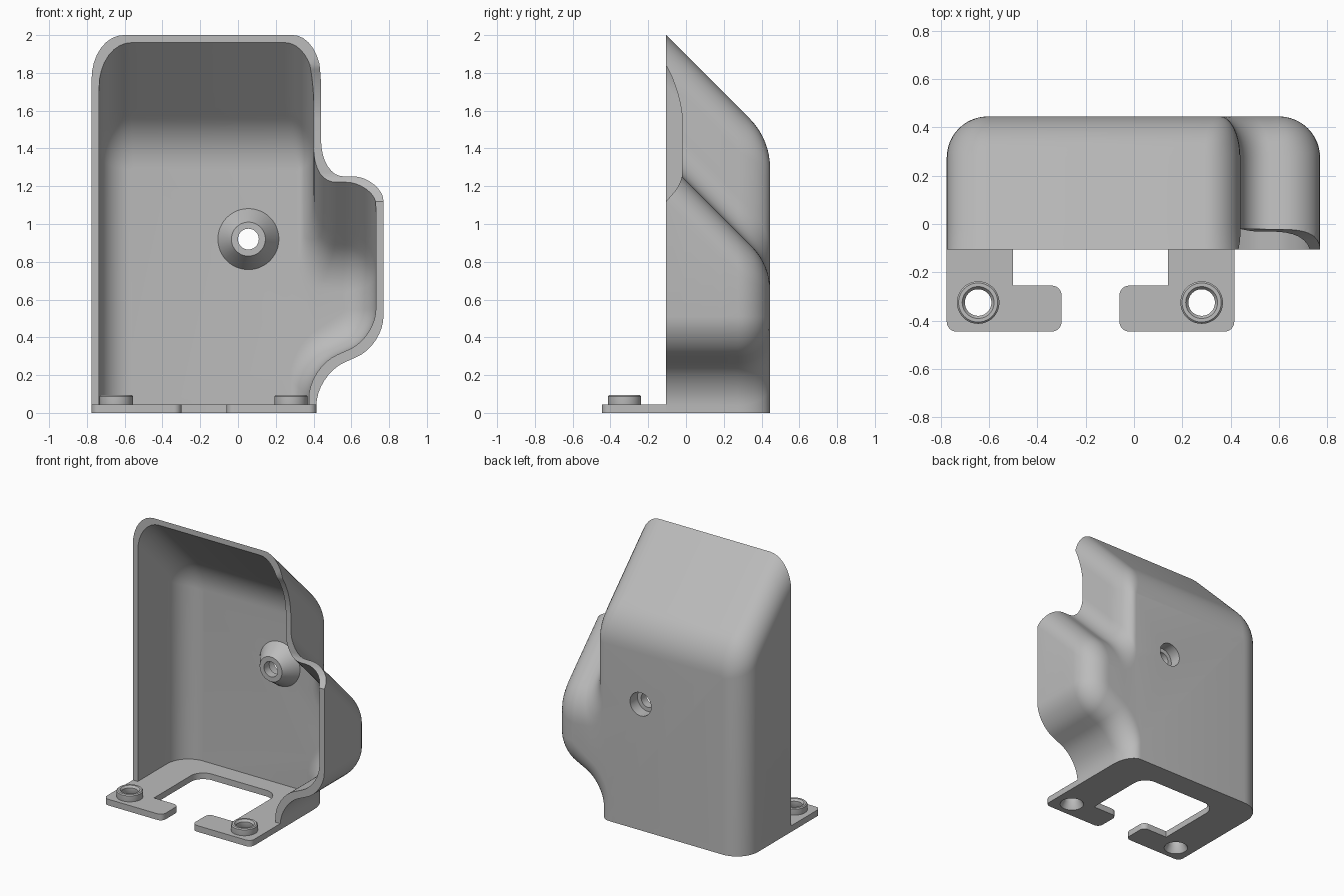
import bpy, bmesh, math
from mathutils import Vector

cube = bpy.data.objects.get("Cube")
if cube:
    bpy.data.objects.remove(cube, do_unlink=True)

grey = bpy.data.materials.new("plain grey")
grey.use_nodes = True
grey.diffuse_color = (0.5, 0.5, 0.5, 1)
grey.node_tree.nodes["Principled BSDF"].inputs["Base Color"].default_value = (0.5, 0.5, 0.5, 1)

FRONT, BACK, WALL, FILLET, FLOOR = -0.105, 0.445, 0.04, 0.17, 0.045


def finish(name, bm):
    bmesh.ops.recalc_face_normals(bm, faces=bm.faces)
    mesh = bpy.data.meshes.new(name)
    bm.to_mesh(mesh)
    bm.free()
    mesh.materials.append(grey)
    obj = bpy.data.objects.new(name, mesh)
    bpy.context.collection.objects.link(obj)
    return obj


def activate(obj):
    bpy.ops.object.select_all(action='DESELECT')
    obj.select_set(True)
    bpy.context.view_layer.objects.active = obj


def smooth(obj):
    activate(obj)
    bpy.ops.object.shade_smooth_by_angle(angle=math.radians(32))


def cut(obj, cutter):
    cutter.hide_render = True
    activate(obj)
    mod = obj.modifiers.new("cut", 'BOOLEAN')
    mod.operation, mod.solver, mod.object = 'DIFFERENCE', 'EXACT', cutter
    bpy.ops.object.modifier_apply(modifier=mod.name)
    bpy.data.objects.remove(cutter, do_unlink=True)


def rounded(corners, closed=True, steps=8):
    """Corners are (u, v, length before, length after); zero length stays sharp."""
    out, n = [], len(corners)
    for i, (u, v, a, b) in enumerate(corners):
        p = Vector((u, v))
        if a == 0 or (not closed and i in (0, n - 1)):
            out.append(p)
            continue
        before, after = Vector(corners[i - 1][:2]), Vector(corners[(i + 1) % n][:2])
        start = p + (before - p).normalized() * a
        end = p + (after - p).normalized() * b
        for k in range(steps + 1):
            t = k / steps
            w0, w1, w2 = (1 - t) ** 2, 1.414 * t * (1 - t), t * t
            out.append((start * w0 + p * w1 + end * w2) / (w0 + w1 + w2))
    return out


def prism(name, points, axis, low, high):
    """Extrude a 2D outline along x, y or z."""
    def place(p, h):
        c = [p[0], p[1]]
        c.insert(axis, h)
        return c
    bm = bmesh.new()
    a = [bm.verts.new(place(p, low)) for p in points]
    b = [bm.verts.new(place(p, high)) for p in points]
    bm.faces.new(a)
    bm.faces.new(b)
    for i in range(len(a)):
        j = (i + 1) % len(a)
        bm.faces.new((a[i], a[j], b[j], b[i]))
    return finish(name, bm)


def lathe(name, profile, centre, axis, sides=48):
    """Revolve a closed (radius, height) profile about the y or z axis."""
    bm = bmesh.new()
    rings = []
    for s in range(sides):
        ang = 2 * math.pi * s / sides
        ring = []
        for r, h in profile:
            c = [centre[0] + r * math.cos(ang), centre[1] + r * math.sin(ang)]
            c.insert(axis, h)
            ring.append(bm.verts.new(c))
        rings.append(ring)
    n = len(profile)
    for s in range(sides):
        a, b = rings[s], rings[(s + 1) % sides]
        for i in range(n):
            j = (i + 1) % n
            bm.faces.new((a[i], a[j], b[j], b[i]))
    obj = finish(name, bm)
    smooth(obj)
    return obj


def disc(centre, radius, sides=48):
    return [(centre[0] + radius * math.cos(2 * math.pi * i / sides),
             centre[1] + radius * math.sin(2 * math.pi * i / sides)) for i in range(sides)]


# Sloping roof height at a depth, rounded into the back wall
def roof(y, peak, r):
    start = BACK - r * (1 - math.sqrt(0.5))
    slope_end = peak - (start - FRONT)
    if y <= start:
        return peak - (y - FRONT)
    centre = slope_end - r * math.sqrt(0.5)
    return centre + math.sqrt(max(0, r * r - (y - BACK + r) ** 2))


# Open cross-section of the housing: left foot, over the roof and side bulge, right foot
def section(y, t):
    s = max(0, y - (BACK - FILLET))
    d = FILLET - math.sqrt(max(0, FILLET ** 2 - s * s))
    k = 1 - 0.93 * d / FILLET
    top, bulge = roof(y, 2.0, 0.37), roof(y, 1.335, 0.33)
    left, right = -0.775 + d + t, 0.44 - 0.5 * d - t
    side, foot = 0.77 - d - t, 0.415 - 0.6 * d - t
    return rounded([
        (left, 0, 0, 0),
        (left, top, 0.23 * k, 0.17 * k),
        (right, top, 0.15 * k, 0.23 * k),
        (right, bulge, 0.19, 0.12),
        (side, bulge, 0.16 * k, 0.21 * k),
        (side, 0.36 + 0.8 * d + t, 0.15 * k, 0.15 * k),
        (foot, 0.2 + 0.6 * d + t, 0.16, 0.16),
        (foot, 0, 0, 0)], closed=False)


# Housing shell: outer and inner skins lofted from front to back
bm = bmesh.new()


def skin(t):
    begin, bend = FRONT + t, BACK - FILLET
    depths = [begin + (bend - begin) * i / 4 for i in range(4)]
    depths += [bend + FILLET * math.sin(math.pi / 2 * i / 12) for i in range(13)]
    rings = [[bm.verts.new((p.x, y - t, p.y)) for p in section(y, t)] for y in depths]
    for a, b in zip(rings, rings[1:]):
        for i in range(len(a) - 1):
            bm.faces.new((a[i], a[i + 1], b[i + 1], b[i]))
    bm.faces.new(rings[-1])
    return rings


outer, inner = skin(0), skin(WALL)
for i in range(len(outer[0]) - 1):
    bm.faces.new((outer[0][i], outer[0][i + 1], inner[0][i + 1], inner[0][i]))
for e in (0, -1):
    for j in range(len(outer) - 1):
        bm.faces.new((outer[j][e], outer[j + 1][e], inner[j + 1][e], inner[j][e]))
bm.faces.new((outer[-1][0], outer[-1][-1], inner[-1][-1], inner[-1][0]))
shell = finish("housing_shell", bm)

# Scooped notch in the front edge above the bulge
notch = rounded([(-0.3, 1.88, 0, 0), (-0.13, 1.88, 0, 0), (-0.02, 1.70, 0.17, 0.15),
                 (-0.02, 1.22, 0.05, 0.06), (-0.13, 1.09, 0, 0), (-0.3, 1.09, 0, 0)])
cut(shell, prism("notch_cutter", notch, 0, 0.3, 1.0))

# Screw seat in the back wall
seat = (0.055, 0.92)
cut(shell, prism("seat_cutter", disc(seat, 0.085), 1, 0.3, 0.6))
smooth(shell)
lathe("back_screw_seat", [(0.165, 0.41), (0.09, 0.3), (0.055, 0.3), (0.055, 0.36),
                          (0.085, 0.36), (0.085, BACK)], seat, 1)

# Floor plate with its two hooked tabs
r = 0.04
plate = prism("floor_plate", rounded([
    (-0.775, BACK, FILLET, FILLET), (0.415, BACK, 0.13, FILLET),
    (0.415, -0.445, r, r), (-0.06, -0.445, r, r), (-0.06, -0.255, r, r), (0.14, -0.255, 0, 0),
    (0.14, 0.27, 0.1, 0.1), (-0.5, 0.27, 0.1, 0.1), (-0.5, -0.255, 0, 0),
    (-0.3, -0.255, r, r), (-0.3, -0.445, r, r), (-0.775, -0.445, r, r)]), 2, 0, FLOOR)

# Screw collars on the tabs
for name, x in (("right_collar", -0.645), ("left_collar", 0.28)):
    spot = (x, -0.325)
    cut(plate, prism("hole_cutter", disc(spot, 0.08), 2, -0.1, 0.2))
    lathe(name, [(0.08, 0), (0.088, 0.03), (0.088, 0.088), (0.081, 0.095), (0.066, 0.095),
                 (0.055, 0.08), (0.055, 0.045)], spot, 2)
smooth(plate)
